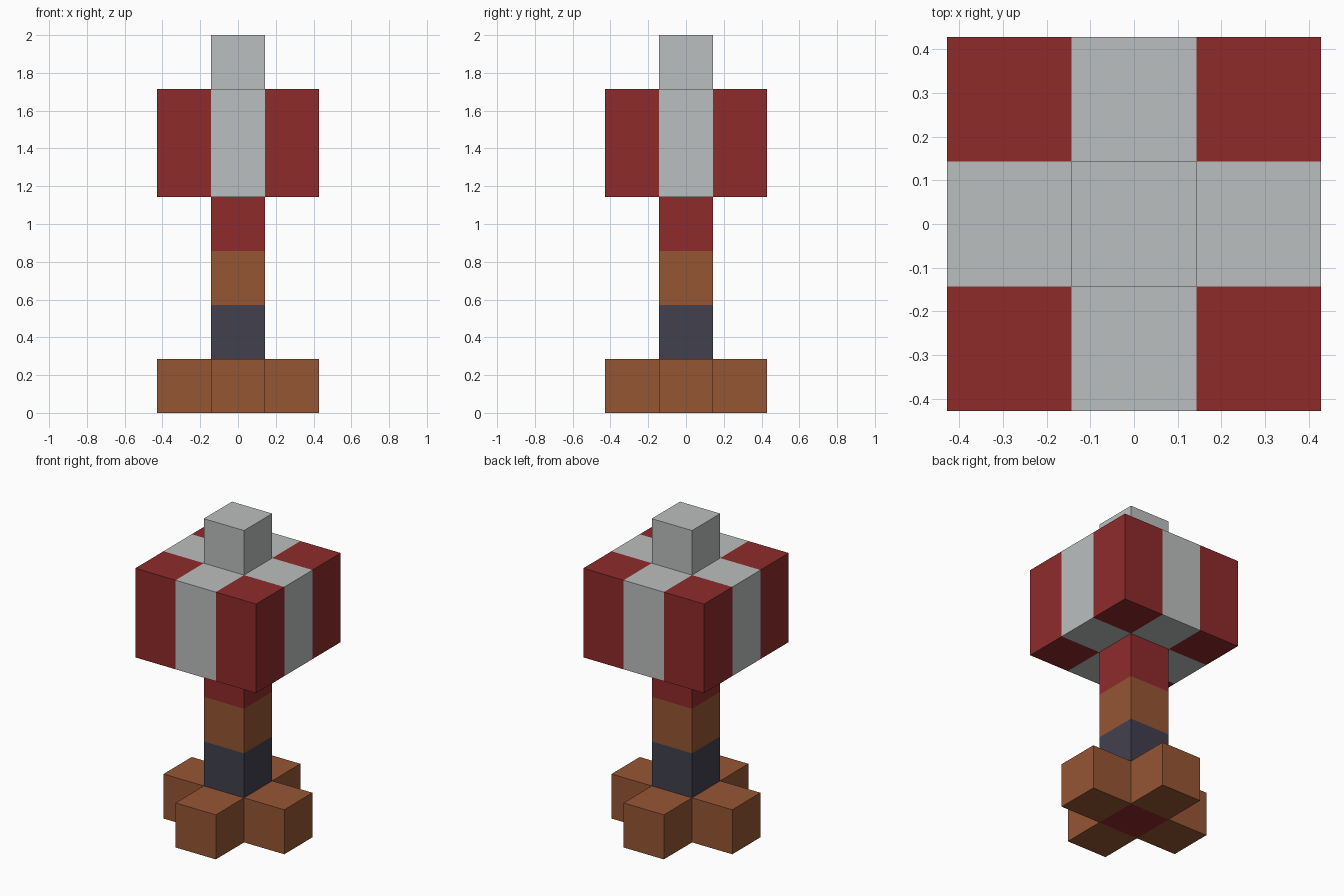
import bpy
import bmesh
from mathutils import Matrix, Vector

cube = bpy.data.objects.get("Cube")
if cube:
    bpy.data.objects.remove(cube, do_unlink=True)

U = 2 / 7  # one block


def material(name, r, g, b):
    mat = bpy.data.materials.new(name)
    mat.use_nodes = True
    mat.diffuse_color = (r, g, b, 1)
    mat.node_tree.nodes["Principled BSDF"].inputs["Base Color"].default_value = (r, g, b, 1)
    return mat


red = material("deep red", 0.275, 0.024, 0.024)
grey = material("light grey", 0.5, 0.52, 0.52)
brown = material("wood brown", 0.305, 0.093, 0.034)
slate = material("dark slate", 0.053, 0.051, 0.076)


def block(name, centre, size, mats, cuts=(), rule=None):
    """Box in block units; cuts are (axis, position), rule picks a material from a face centre."""
    bm = bmesh.new()
    bmesh.ops.create_cube(bm, size=1, matrix=Matrix.Translation(centre) @ Matrix.Diagonal((*size, 1)))
    for axis, pos in cuts:
        normal = Vector((axis == "x", axis == "y", axis == "z"))
        bmesh.ops.bisect_plane(bm, geom=bm.verts[:] + bm.edges[:] + bm.faces[:],
                               plane_co=normal * pos, plane_no=normal)
    if rule:
        for face in bm.faces:
            face.material_index = rule(face.calc_center_median())
    bm.transform(Matrix.Scale(U, 4))
    mesh = bpy.data.meshes.new(name)
    bm.to_mesh(mesh)
    bm.free()
    for mat in mats:
        mesh.materials.append(mat)
    obj = bpy.data.objects.new(name, mesh)
    bpy.context.collection.objects.link(obj)
    return obj


# Cross-shaped base: red core with four feet
block("base_core", (0, 0, 0.5), (1, 1, 1), [red])
for side, x, y in (("left", 1, 0), ("right", -1, 0), ("front", 0, -1), ("back", 0, 1)):
    block(side + "_foot", (x, y, 0.5), (1, 1, 1), [brown])

# Post banded by height
block("post", (0, 0, 2.5), (1, 1, 3), [slate, brown, red],
      cuts=[("z", 2), ("z", 3)],
      rule=lambda c: min(2, int(c.z - 1)))

# Head with a grey band crossing each face and red corners
block("head", (0, 0, 5), (3, 3, 2), [red, grey],
      cuts=[(axis, pos) for axis in "xy" for pos in (-0.5, 0.5)],
      rule=lambda c: int(min(abs(c.x), abs(c.y)) < 0.5))

# Top knob
block("top_knob", (0, 0, 6.5), (1, 1, 1), [grey])
